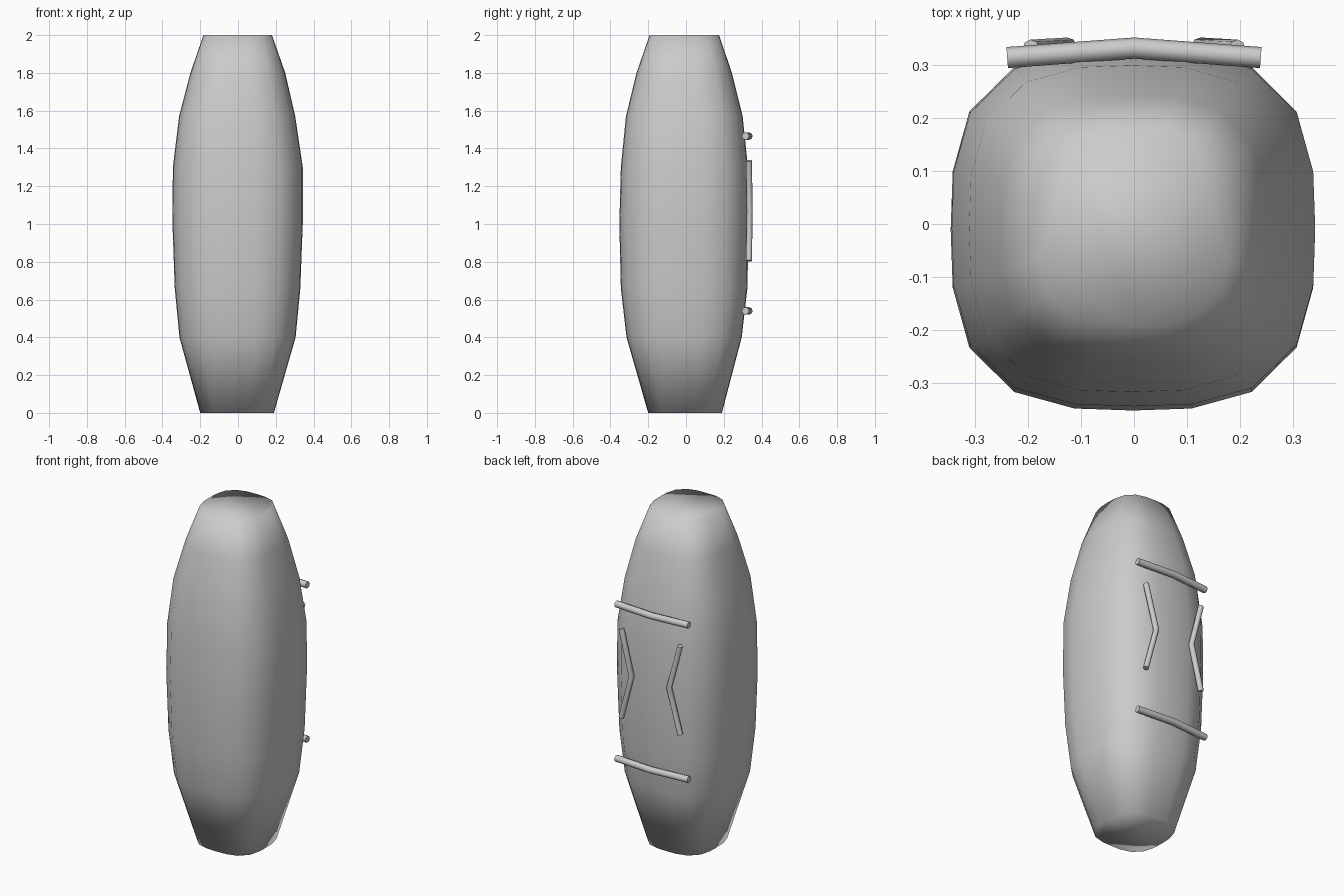
import bpy, bmesh
from math import cos, sin, pi

if "Cube" in bpy.data.objects:
    bpy.data.objects.remove(bpy.data.objects["Cube"])

# body stations: z, x_min, x_max, y_min, y_max
STATIONS = [
    (0.00, -0.20, 0.19, -0.20, 0.19),
    (0.40, -0.31, 0.305, -0.315, 0.295),
    (0.66, -0.335, 0.33, -0.345, 0.325),
    (1.00, -0.347, 0.343, -0.353, 0.332),
    (1.30, -0.345, 0.343, -0.345, 0.328),
    (1.57, -0.312, 0.303, -0.318, 0.30),
    (1.80, -0.252, 0.25, -0.262, 0.243),
    (2.00, -0.183, 0.18, -0.193, 0.175),
]
SIDES = 20


def squircle(t, n=3.0):
    c, s = cos(t), sin(t)
    r = (abs(c) ** n + abs(s) ** n) ** (-1 / n)
    return c * r, s * r


def make_body():
    bm = bmesh.new()
    rings = []
    for z, x0, x1, y0, y1 in STATIONS:
        ring = []
        for i in range(SIDES):
            u, v = squircle(2 * pi * i / SIDES)
            ring.append(bm.verts.new(((x0 + x1) / 2 + u * (x1 - x0) / 2,
                                      (y0 + y1) / 2 + v * (y1 - y0) / 2, z)))
        rings.append(ring)
    for a, b in zip(rings, rings[1:]):
        for i in range(SIDES):
            j = (i + 1) % SIDES
            bm.faces.new((a[i], a[j], b[j], b[i]))
    bm.faces.new(rings[0][::-1])
    bm.faces.new(rings[-1])
    for f in bm.faces:
        f.smooth = True
    me = bpy.data.meshes.new("body")
    bm.to_mesh(me)
    bm.free()
    bpy.context.collection.objects.link(bpy.data.objects.new("body", me))


def tube(name, points, radius):
    cu = bpy.data.curves.new(name, 'CURVE')
    cu.dimensions = '3D'
    cu.bevel_depth = radius
    cu.bevel_resolution = 2
    cu.use_fill_caps = True
    sp = cu.splines.new('POLY')
    sp.points.add(len(points) - 1)
    for p, co in zip(sp.points, points):
        p.co = (*co, 1)
    sp.use_smooth = True
    bpy.context.collection.objects.link(bpy.data.objects.new(name, cu))


# padded bag body
make_body()

# horizontal bars on the back
for name, z in (("upper_bar", 1.465), ("lower_bar", 0.54)):
    tube(name, [(-0.24, 0.315, z), (0, 0.333, z), (0.24, 0.315, z)], 0.02)

# angled shoulder straps on the back, bent towards the middle
for name, s in (("right_strap", 1), ("left_strap", -1)):
    tube(name, [(s * 0.195, 0.333, 1.335), (s * 0.125, 0.337, 1.07),
                (s * 0.195, 0.333, 0.805)], 0.016)
